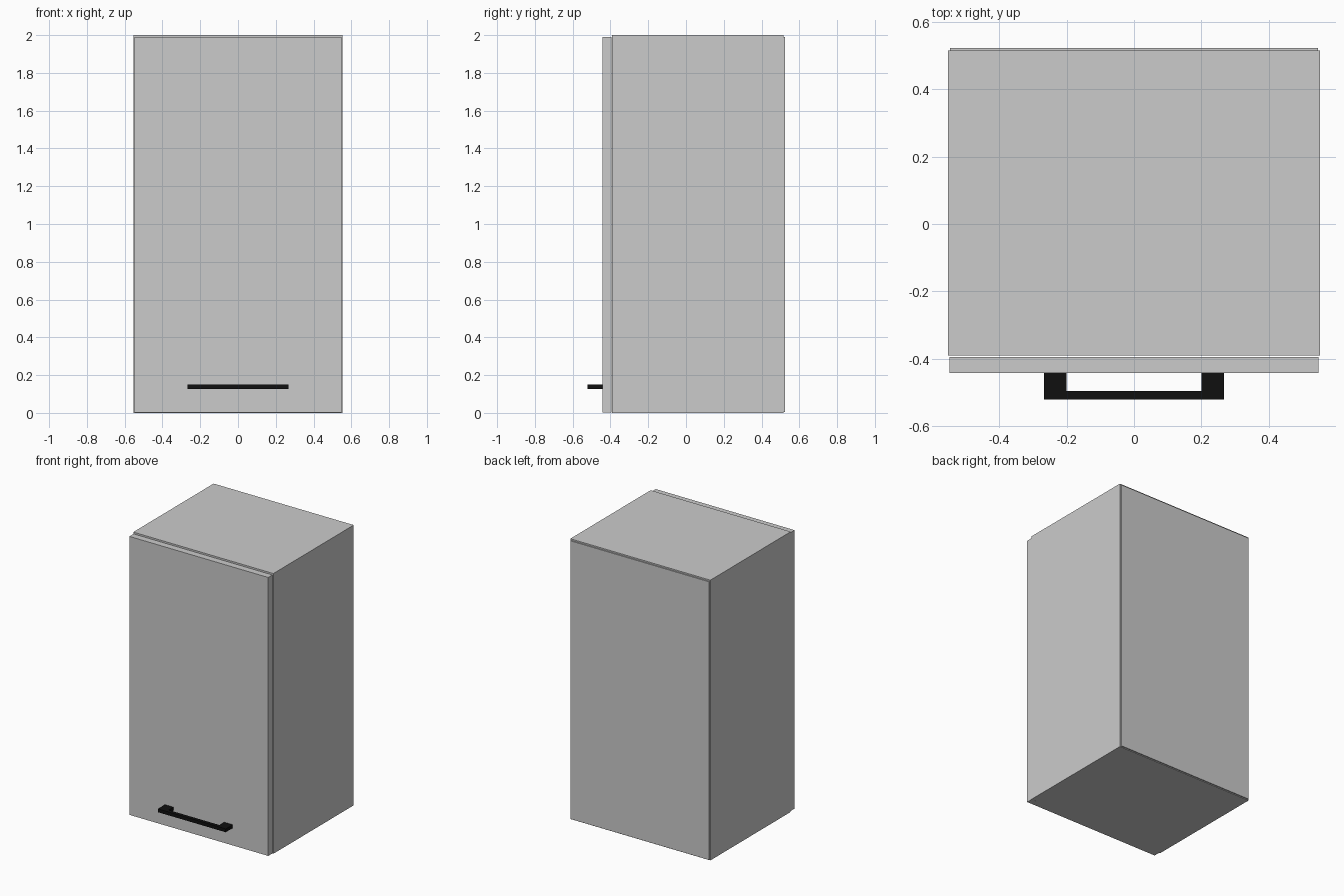
import bpy, bmesh

if "Cube" in bpy.data.objects:
    bpy.data.objects.remove(bpy.data.objects["Cube"])


def add_box(bm, x0, x1, y0, y1, z0, z1):
    verts = bmesh.ops.create_cube(bm, size=1)["verts"]
    for v in verts:
        v.co = (x1 if v.co.x > 0 else x0,
                y1 if v.co.y > 0 else y0,
                z1 if v.co.z > 0 else z0)


def finish(name, bm):
    bmesh.ops.recalc_face_normals(bm, faces=bm.faces)
    mesh = bpy.data.meshes.new(name)
    bm.to_mesh(mesh)
    bm.free()
    obj = bpy.data.objects.new(name, mesh)
    bpy.context.collection.objects.link(obj)
    return obj


def box(name, *bounds):
    bm = bmesh.new()
    add_box(bm, *bounds)
    return finish(name, bm)


W, T = 0.553, 0.045           # half width, board thickness
FRONT, BACK = -0.391, 0.515   # carcass depth

# Carcass: a box hollowed from the front
bm = bmesh.new()
add_box(bm, -W, W, FRONT, BACK, 0, 2)
bm.normal_update()
front = min(bm.faces, key=lambda f: f.calc_center_median().y)
bmesh.ops.inset_region(bm, faces=[front], thickness=T, use_even_offset=True)
for v in bmesh.ops.extrude_face_region(bm, geom=[front])["geom"]:
    if isinstance(v, bmesh.types.BMVert):
        v.co.y = BACK - 0.01
if front.is_valid:
    bmesh.ops.delete(bm, geom=[front], context='FACES_ONLY')
finish("carcass", bm)

# Inner shelf, back panel and door
box("shelf", -W + T, W - T, FRONT + 0.04, BACK - 0.01, 0.98, 0.98 + T)
box("back_panel", -0.547, 0.547, BACK, 0.523, 0.005, 1.99)
box("door", -0.548, 0.548, -0.442, -0.395, 0.003, 1.99)

# Handle: one U-shaped profile extruded upward
half = [(0.268, -0.442), (0.268, -0.521), (-0.268, -0.521), (-0.268, -0.442),
        (-0.2, -0.442), (-0.2, -0.496), (0.2, -0.496), (0.2, -0.442)]
bm = bmesh.new()
face = bm.faces.new([bm.verts.new((x, y, 0.127)) for x, y in half])
ext = bmesh.ops.extrude_face_region(bm, geom=[face], use_keep_orig=True)["geom"]
for v in ext:
    if isinstance(v, bmesh.types.BMVert):
        v.co.z = 0.151
handle = finish("handle", bm)

black = bpy.data.materials.new("black")
black.diffuse_color = (0.005, 0.005, 0.005, 1)
black.use_nodes = True
black.node_tree.nodes["Principled BSDF"].inputs["Base Color"].default_value = black.diffuse_color
handle.data.materials.append(black)
